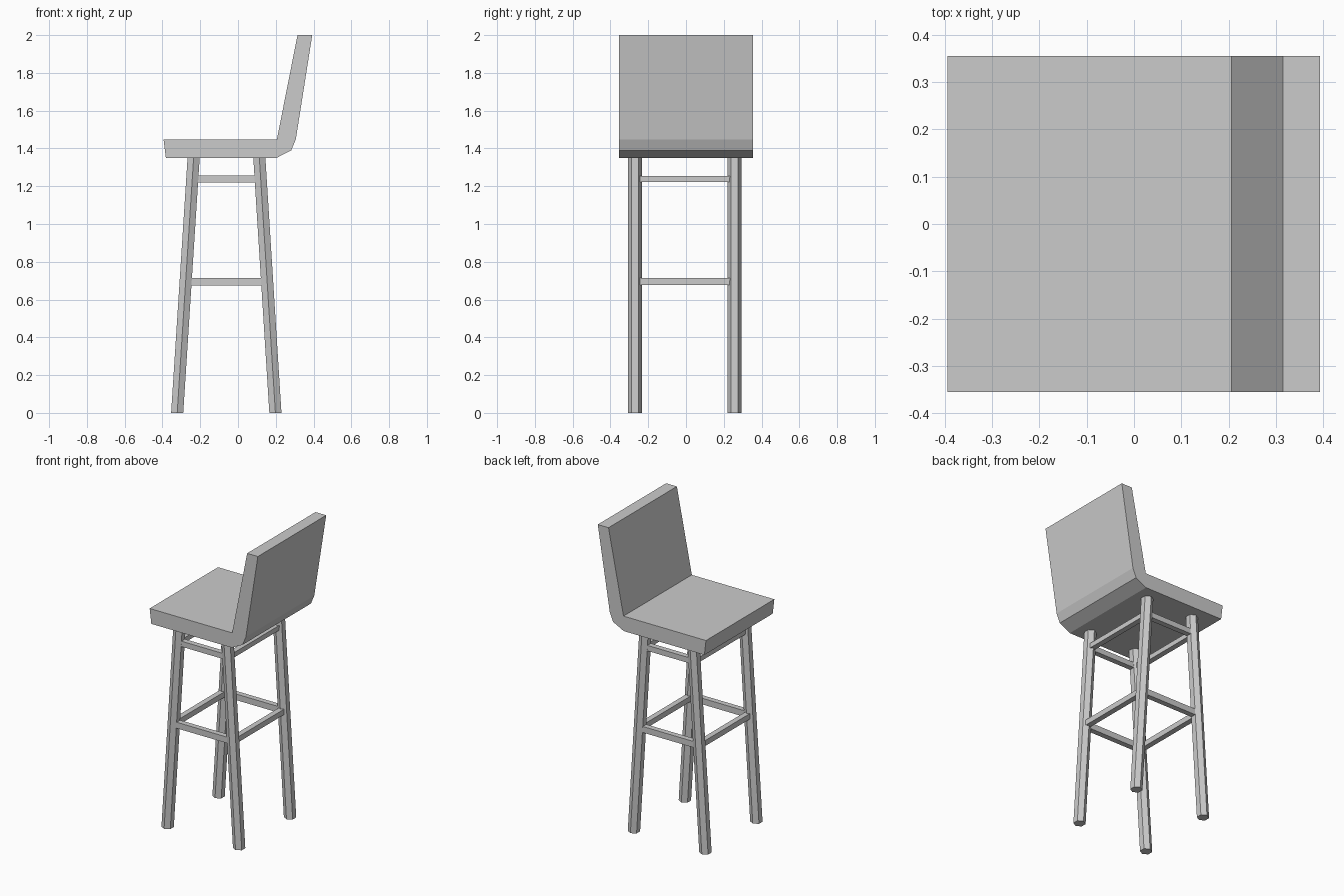
import bpy, bmesh, math

if "Cube" in bpy.data.objects:
    bpy.data.objects.remove(bpy.data.objects["Cube"])

def make_object(name, verts, faces):
    mesh = bpy.data.meshes.new(name)
    mesh.from_pydata(verts, [], faces)
    bm = bmesh.new()
    bm.from_mesh(mesh)
    bmesh.ops.recalc_face_normals(bm, faces=bm.faces)
    bm.to_mesh(mesh)
    bm.free()
    obj = bpy.data.objects.new(name, mesh)
    bpy.context.collection.objects.link(obj)
    return obj

def loft(name, ring_a, ring_b):
    """Closed prism between two matching rings of points."""
    n = len(ring_a)
    faces = [(i, (i + 1) % n, n + (i + 1) % n, n + i) for i in range(n)]
    faces += [tuple(range(n)), tuple(range(n, 2 * n))]
    return make_object(name, ring_a + ring_b, faces)

# Seat and backrest: one bent profile extruded across the width
HALF_WIDTH = 0.355
profile = [(-0.394, 1.448), (-0.382, 1.35), (0.204, 1.35), (0.282, 1.39),
           (0.306, 1.448), (0.393, 2.0), (0.315, 2.0), (0.206, 1.448)]
loft("seat_and_backrest",
     [(x, -HALF_WIDTH, z) for x, z in profile],
     [(x, HALF_WIDTH, z) for x, z in profile])

# Splayed six-sided legs
LEG_TOP, LEG_RADIUS = 1.35, 0.037
leg_x = {"seat_front": (-0.322, -0.235), "seat_back": (0.198, 0.113)}
leg_y = {"near": -0.271, "far": 0.258}

def hexagon(x, y, z):
    angles = [math.radians(90 + 60 * i) for i in range(6)]
    return [(x + LEG_RADIUS * math.cos(a), y + LEG_RADIUS * math.sin(a), z) for a in angles]

for end, (x_bottom, x_top) in leg_x.items():
    for side, y in leg_y.items():
        loft(f"{end}_{side}_leg", hexagon(x_bottom, y, 0), hexagon(x_top, y, LEG_TOP))

# Two levels of square rungs joining the legs
def leg_centre(end, z):
    bottom, top = leg_x[end]
    return bottom + (top - bottom) * z / LEG_TOP

def box(name, x0, x1, y0, y1, z0, z1):
    ring = [(x0, y0), (x1, y0), (x1, y1), (x0, y1)]
    return loft(name, [(x, y, z0) for x, y in ring], [(x, y, z1) for x, y in ring])

for level, z, h in (("upper", 1.239, 0.018), ("lower", 0.695, 0.02)):
    xa, xb = leg_centre("seat_front", z), leg_centre("seat_back", z)
    for side, y in leg_y.items():
        box(f"{level}_{side}_rung", xa, xb, y - 0.018, y + 0.018, z - h, z + h)
    for end, x in (("seat_front", xa), ("seat_back", xb)):
        box(f"{level}_{end}_rung", x - 0.018, x + 0.018,
            leg_y["near"], leg_y["far"], z - h + 0.002, z + h - 0.002)
